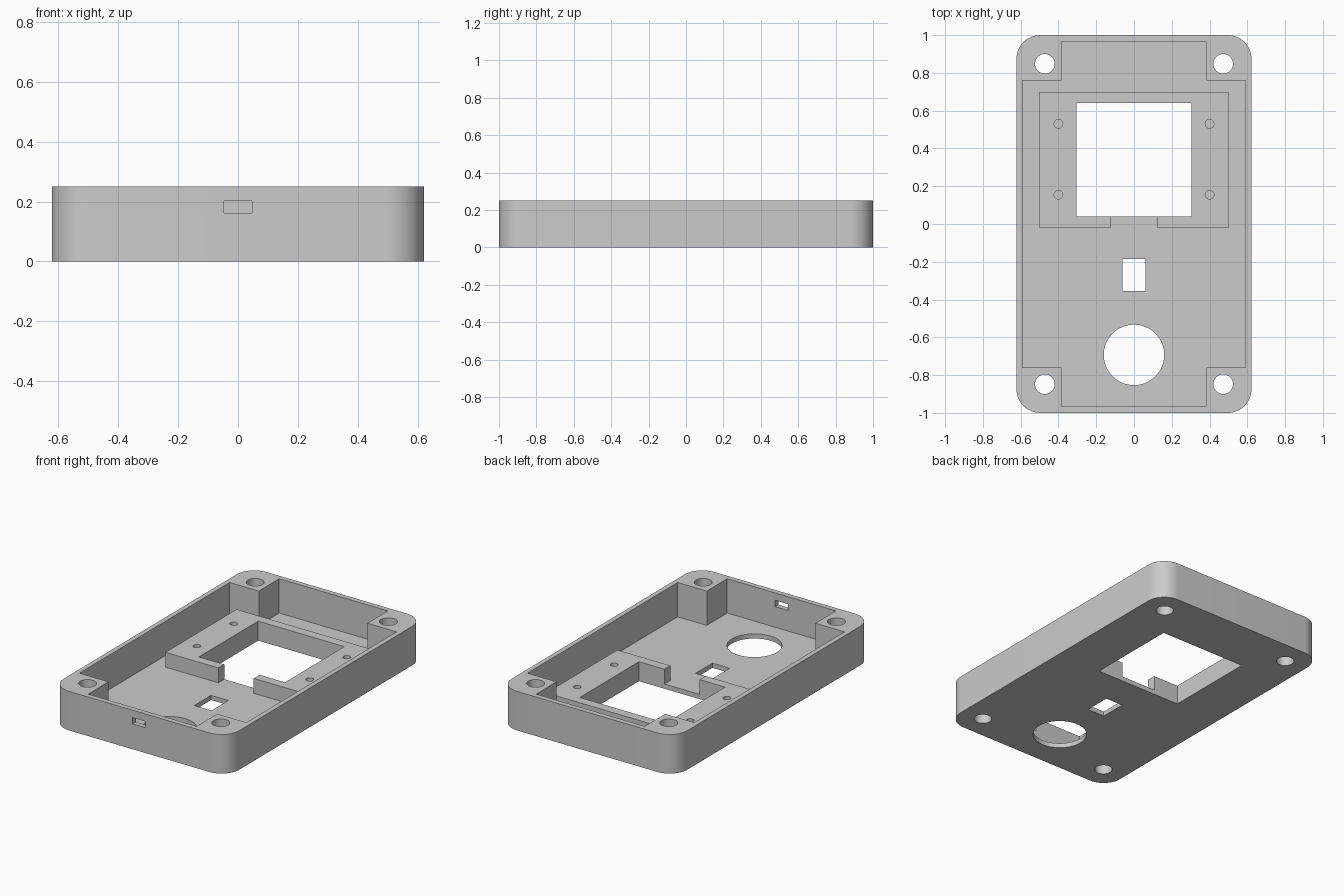
import bpy, bmesh, math

old = bpy.data.objects.get("Cube")
if old:
    bpy.data.objects.remove(old, do_unlink=True)

W, L, H = 0.622, 1.0, 0.25      # half width, half length, height
FLOOR, FRAME_TOP = 0.03, 0.125

grey = bpy.data.materials.new("light grey plastic")
grey.use_nodes = True
colour = (0.6, 0.6, 0.6, 1)
grey.diffuse_color = colour
grey.node_tree.nodes["Principled BSDF"].inputs["Base Color"].default_value = colour


def prism(name, outline, z0, z1):
    """Extrude a closed counter-clockwise outline from z0 to z1."""
    bm = bmesh.new()
    face = bm.faces.new([bm.verts.new((x, y, z0)) for x, y in outline])
    top = bmesh.ops.extrude_face_region(bm, geom=[face])["geom"]
    bmesh.ops.translate(bm, vec=(0, 0, z1 - z0),
                        verts=[v for v in top if isinstance(v, bmesh.types.BMVert)])
    bmesh.ops.recalc_face_normals(bm, faces=bm.faces)
    mesh = bpy.data.meshes.new(name)
    bm.to_mesh(mesh)
    bm.free()
    obj = bpy.data.objects.new(name, mesh)
    bpy.context.collection.objects.link(obj)
    mesh.materials.append(grey)
    return obj


def rect(x0, x1, y0, y1):
    return [(x0, y0), (x1, y0), (x1, y1), (x0, y1)]


def arc(cx, cy, r, start, sweep, steps):
    angles = [math.radians(start + sweep * i / steps) for i in range(steps + 1)]
    return [(cx + r * math.cos(a), cy + r * math.sin(a)) for a in angles]


def circle(cx, cy, r, steps=48):
    return arc(cx, cy, r, 0, 360, steps)[:-1]


def combine(target, tool, operation):
    """Apply a boolean with the tool, then remove the tool."""
    tool.hide_render = True
    mod = target.modifiers.new(operation.lower(), "BOOLEAN")
    mod.operation, mod.solver, mod.object = operation, "EXACT", tool
    bpy.context.view_layer.objects.active = target
    bpy.ops.object.modifier_apply(modifier=mod.name)
    bpy.data.objects.remove(tool, do_unlink=True)


# Outer shell with rounded corners
R = 0.125
outline = []
for i, (sx, sy) in enumerate([(1, 1), (-1, 1), (-1, -1), (1, -1)]):
    outline += arc(sx * (W - R), sy * (L - R), R, 90 * i, 90, 16)
case = prism("enclosure_case", outline, 0, H)

# Cavity that leaves a solid screw post in each corner
ix, iy, px, py = 0.591, 0.967, 0.385, 0.76
cavity = [(px, -iy), (px, -py), (ix, -py), (ix, py), (px, py), (px, iy)]
cavity += [(-x, y) for x, y in reversed(cavity)]
combine(case, prism("cavity_cutter", cavity, FLOOR, H + 0.1), "DIFFERENCE")

# Raised display frame with a gap at its front
hx, y0, y1, gap = 0.305, 0.04, 0.64, 0.125
half = [(gap, -0.02), (0.5, -0.02), (0.5, 0.70)]
frame = half + [(-x, y) for x, y in reversed(half)]
frame += [(-gap, 0.1), (gap, 0.1)]
combine(case, prism("display_frame", frame, FLOOR / 2, FRAME_TOP), "UNION")

# Openings through the floor: display window, switch slot, round sensor hole
openings = [rect(-hx, hx, y0, y1), rect(-0.061, 0.061, -0.355, -0.185),
            circle(0, -0.693, 0.16, 64)]
# Corner screw holes
openings += [circle(sx * 0.472, sy * 0.848, 0.052) for sx in (-1, 1) for sy in (-1, 1)]
for shape in openings:
    combine(case, prism("opening_cutter", shape, -0.1, H + 0.1), "DIFFERENCE")

# Blind pilot holes in the display frame
for x in (-0.4, 0.4):
    for y in (0.155, 0.53):
        combine(case, prism("pilot_cutter", circle(x, y, 0.023, 24), 0.04, 0.2), "DIFFERENCE")

# Cable port in the front wall
combine(case, prism("port_cutter", rect(-0.046, 0.046, -1.1, -0.9), 0.162, 0.202), "DIFFERENCE")

bpy.ops.object.select_all(action="DESELECT")
case.select_set(True)
bpy.context.view_layer.objects.active = case
bpy.ops.object.shade_smooth_by_angle(angle=math.radians(30))
